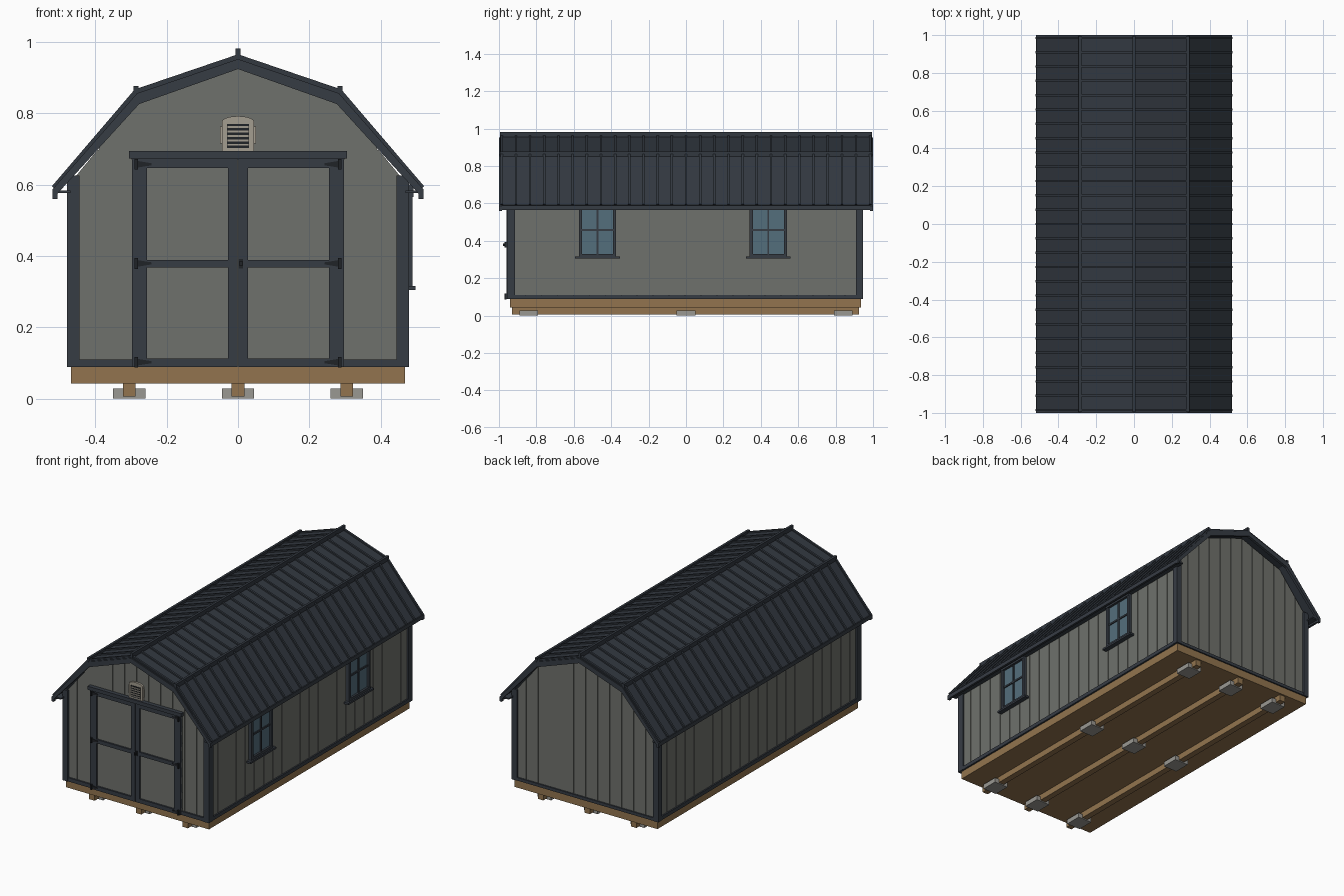
import bpy, bmesh, math

if "Cube" in bpy.data.objects:
    bpy.data.objects.remove(bpy.data.objects["Cube"], do_unlink=True)


def material(name, rgb):
    lin = [((c / 255 + 0.055) / 1.055) ** 2.4 for c in rgb] + [1]
    m = bpy.data.materials.new(name)
    m.use_nodes = True
    m.diffuse_color = lin
    bsdf = m.node_tree.nodes["Principled BSDF"]
    bsdf.inputs["Base Color"].default_value = lin
    bsdf.inputs["Roughness"].default_value = 0.8
    return m


SIDING = material("grey siding", (111, 113, 108))
TRIM = material("charcoal trim", (54, 60, 68))
ROOF = material("dark roof metal", (50, 56, 64))
WOOD = material("tan lumber", (146, 116, 78))
BLOCK = material("concrete", (154, 152, 146))
VENT = material("beige vent", (164, 157, 144))
GLASS = material("blue glass", (84, 110, 124))
IRON = material("black hardware", (32, 35, 39))


class Part:
    """Collects boxes and prisms into one object."""

    def __init__(self, name, mat):
        self.name, self.mat, self.bm = name, mat, bmesh.new()

    def prism(self, pts, y0, y1):
        # (x, z) outline extruded along y
        a = [self.bm.verts.new((x, y0, z)) for x, z in pts]
        b = [self.bm.verts.new((x, y1, z)) for x, z in pts]
        self.bm.faces.new(a)
        self.bm.faces.new(b[::-1])
        n = len(pts)
        for i in range(n):
            j = (i + 1) % n
            self.bm.faces.new((a[j], a[i], b[i], b[j]))

    def box(self, x0, x1, y0, y1, z0, z1):
        self.prism([(x0, z0), (x1, z0), (x1, z1), (x0, z1)], y0, y1)

    def done(self):
        bmesh.ops.recalc_face_normals(self.bm, faces=self.bm.faces)
        me = bpy.data.meshes.new(self.name)
        self.bm.to_mesh(me)
        self.bm.free()
        me.materials.append(self.mat)
        ob = bpy.data.objects.new(self.name, me)
        bpy.context.scene.collection.objects.link(ob)
        return ob


SIDES = (-1, 1)
FRONT, BACK, HALF = -0.945, 0.935, 0.47
BASE, EAVE = 0.088, 0.605
KNEE_X, KNEE_Z, PEAK = 0.278, 0.838, 0.938
SKIN = 0.004


def mirrored(half):
    return half + [(-x, z) for x, z in reversed(half) if x > 0]


def wall_top(x):
    x = abs(x)
    if x < KNEE_X:
        return PEAK + (KNEE_Z - PEAK) * x / KNEE_X
    return KNEE_Z + (EAVE - KNEE_Z) * (x - KNEE_X) / (HALF - KNEE_X)


# Foundation
p = Part("floor_frame", WOOD)
p.box(-0.468, 0.468, -0.94, 0.935, 0.042, 0.09)
p.done()
skids, pads = Part("skids", WOOD), Part("support_blocks", BLOCK)
for x in (-0.305, 0, 0.305):
    skids.box(x - 0.018, x + 0.018, -0.93, 0.925, 0.006, 0.043)
    for y in (-0.84, 0, 0.84):
        pads.box(x - 0.045, x + 0.045, y - 0.05, y + 0.05, 0, 0.028)
skids.done()
pads.done()

# Wall core and grooved siding boards
p = Part("wall_core", SIDING)
c = HALF - SKIN
p.prism([(-c, BASE), (c, BASE), (c, EAVE), (KNEE_X, KNEE_Z), (0, PEAK),
         (-KNEE_X, KNEE_Z), (-c, EAVE)], FRONT + SKIN, BACK - SKIN)
p.done()
p = Part("siding_boards", SIDING)
GAP = 0.002
count = 12
w = 2 * HALF / count
for i in range(count):
    x0, x1 = -HALF + i * w + GAP, -HALF + (i + 1) * w - GAP
    tops = [x1] + [k for k in (KNEE_X, 0, -KNEE_X) if x0 < k < x1] + [x0]
    outline = [(x0, BASE), (x1, BASE)] + [(x, wall_top(x)) for x in tops]
    p.prism(outline, FRONT, FRONT + SKIN)
    p.prism(outline, BACK - SKIN, BACK)
count = 22
w = (BACK - FRONT) / count
for i in range(count):
    y0 = FRONT + i * w
    for s in SIDES:
        p.box(s * c, s * HALF, y0 + GAP, y0 + w - GAP, BASE, EAVE)
p.done()

# Corner and base trim
p = Part("corner_and_base_trim", TRIM)
for s in SIDES:
    p.box(s * 0.445, s * 0.48, FRONT - 0.013, FRONT + 0.002, BASE, 0.625)
    p.box(s * 0.445, s * 0.48, BACK - 0.002, BACK + 0.01, BASE, 0.625)
    p.box(s * 0.468, s * 0.48, FRONT, FRONT + 0.03, BASE, 0.6)
    p.box(s * 0.468, s * 0.48, BACK - 0.025, BACK, BASE, 0.6)
    p.box(s * 0.468, s * 0.478, FRONT, BACK, BASE, 0.11)
    p.box(s * 0.297, s * 0.445, FRONT - 0.01, FRONT, BASE, 0.11)
p.box(-0.445, 0.445, BACK, BACK + 0.008, BASE, 0.106)
p.done()

# Roof sheets, ribs and caps
RIDGE, KNEE, EDGE = (0, 0.957), (0.285, 0.86), (0.516, 0.59)
p, ribs = Part("roof_sheets", ROOF), Part("roof_ribs", ROOF)
for s in SIDES:
    for (ax, az), (bx, bz) in ((RIDGE, KNEE), (KNEE, EDGE)):
        length = math.hypot(bx - ax, bz - az)
        nx, nz = (az - bz) / length, (bx - ax) / length

        def strip(low, high):
            return [(s * (x + nx * d), z + nz * d) for x, z, d in
                    ((ax, az, low), (bx, bz, low), (bx, bz, high), (ax, az, high))]
        p.prism(strip(-0.012, 0), -0.995, 0.995)
        for i in range(27):
            y = -0.985 + i * 1.97 / 26
            ribs.prism(strip(-0.002, 0.008), y - 0.006, y + 0.006)
p.done()
ribs.done()
p = Part("roof_caps", ROOF)
for x, z in ((0, 0.955), (-0.286, 0.85), (0.286, 0.85)):
    p.box(x - 0.007, x + 0.007, -0.995, 0.995, z, z + 0.026)
p.done()

# Gable bargeboards and eave boards
p = Part("bargeboards", TRIM)
upper = [(0, 0.952), (0.283, 0.856), (0.52, 0.587), (0.52, 0.56), (0.506, 0.56)]
lower = [(0.506, 0.575), (0.277, 0.826), (0, 0.924)]
for y in (-1, 0.984):
    for s in SIDES:
        p.prism([(s * x, z) for x, z in upper + lower], y, y + 0.016)
p.done()
p = Part("eave_boards", TRIM)
for s in SIDES:
    p.box(s * 0.506, s * 0.519, -0.985, 0.985, 0.565, 0.588)
    p.box(s * 0.47, s * 0.507, -0.985, 0.985, 0.576, 0.584)
p.done()

# Double doors
p = Part("door_panels", SIDING)
for s in SIDES:
    p.box(s * 0.001, s * 0.297, FRONT - 0.006, FRONT, BASE, 0.672)
p.done()
p = Part("door_frames", TRIM)
for s in SIDES:
    y0, y1 = FRONT - 0.016, FRONT
    p.box(s * 0.001, s * 0.028, y0, y1, BASE, 0.672)
    p.box(s * 0.255, s * 0.297, y0, y1, BASE, 0.672)
    for z0, z1 in ((BASE, 0.112), (0.367, 0.389), (0.647, 0.672)):
        p.box(s * 0.028, s * 0.255, y0, y1, z0, z1)
p.done()
p = Part("door_header", TRIM)
p.box(-0.298, 0.298, FRONT - 0.018, FRONT, 0.67, 0.69)
p.box(-0.306, 0.306, FRONT - 0.024, FRONT, 0.673, 0.694)
p.done()
p = Part("door_hinges", IRON)
for s in SIDES:
    for z in (0.102, 0.379, 0.657):
        p.box(s * 0.28, s * 0.29, FRONT - 0.026, FRONT - 0.015, z - 0.015, z + 0.015)
        p.prism([(s * 0.28, z - 0.009), (s * 0.243, z - 0.003),
                 (s * 0.243, z + 0.003), (s * 0.28, z + 0.009)], FRONT - 0.019, FRONT - 0.015)
p.done()
p = Part("door_handle", IRON)
p.box(0.002, 0.014, FRONT - 0.02, FRONT - 0.015, 0.365, 0.392)
p.box(0.004, 0.012, FRONT - 0.034, FRONT - 0.02, 0.372, 0.386)
p.done()

# Arched gable vent
p = Part("vent_frame", VENT)
arch = [(0.045 * math.cos(a), 0.776 + 0.016 * math.sin(a))
        for a in (math.pi * i / 10 for i in range(11))]
p.prism([(-0.045, 0.694), (0.045, 0.694)] + arch, FRONT - 0.012, FRONT)
p.box(-0.051, 0.051, FRONT - 0.006, FRONT, 0.715, 0.763)
p.done()
p = Part("vent_opening", IRON)
p.box(-0.031, 0.031, FRONT - 0.014, FRONT - 0.01, 0.702, 0.77)
p.done()
p = Part("vent_slats", VENT)
for i in range(5):
    z = 0.709 + i * 0.0125
    p.box(-0.031, 0.031, FRONT - 0.018, FRONT - 0.012, z, z + 0.005)
p.done()

# Windows on the left wall
glass, frame = Part("window_glass", GLASS), Part("window_frames", TRIM)
for y in (-0.473, 0.44):
    glass.box(HALF, HALF + 0.008, y - 0.09, y + 0.09, 0.32, 0.58)
    for s in SIDES:
        frame.box(HALF, 0.49, y + s * 0.083, y + s * 0.1, 0.315, 0.6)
    frame.box(HALF, 0.49, y - 0.1, y + 0.1, 0.314, 0.33)
    frame.box(HALF, 0.492, y - 0.1, y + 0.1, 0.565, 0.6)
    frame.box(HALF, 0.498, y - 0.12, y + 0.12, 0.304, 0.315)
    frame.box(HALF, 0.484, y - 0.005, y + 0.005, 0.33, 0.565)
    frame.box(HALF, 0.484, y - 0.083, y + 0.083, 0.452, 0.462)
glass.done()
frame.done()
